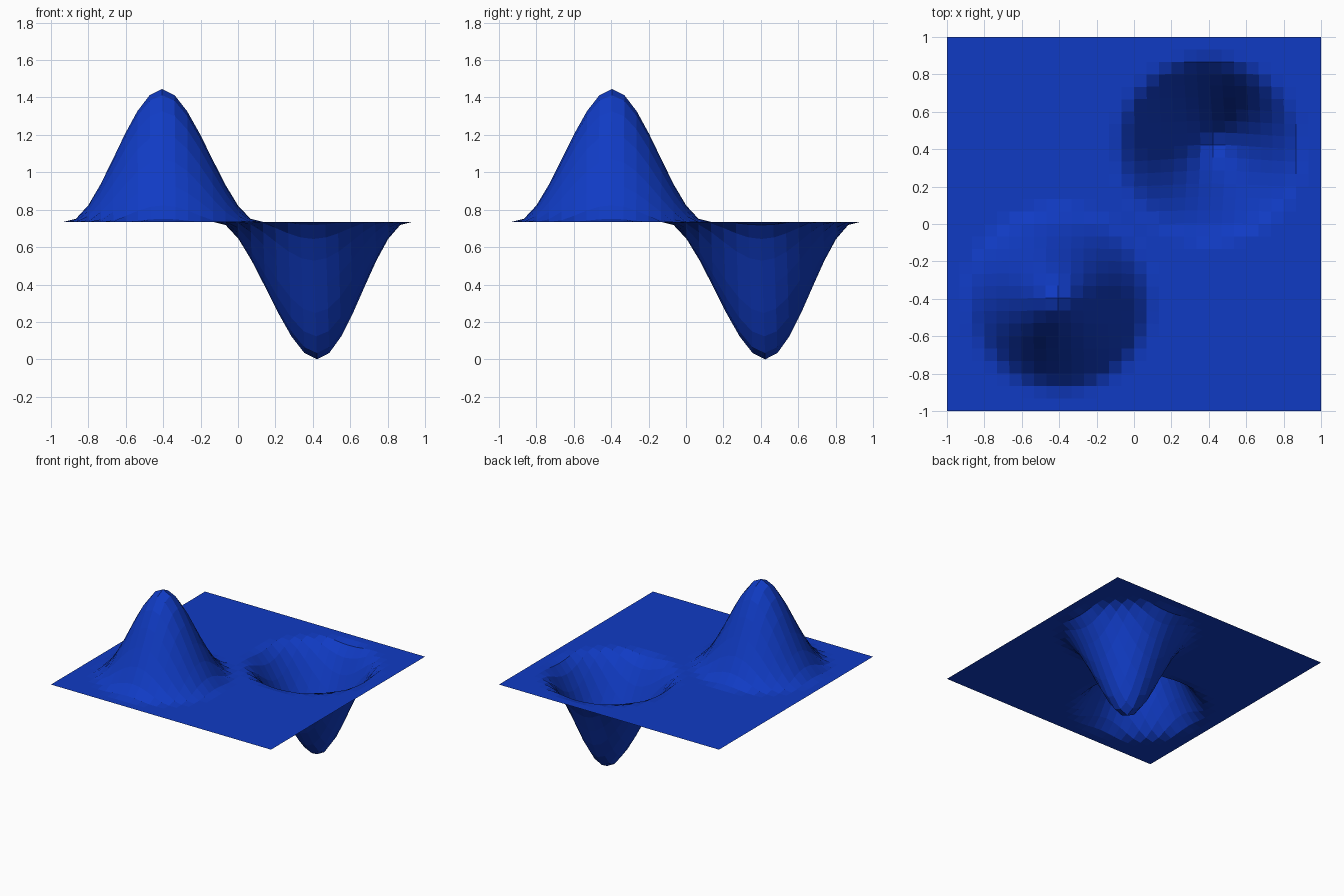
import bpy
import bmesh
from mathutils import Vector

if "Cube" in bpy.data.objects:
    bpy.data.objects.remove(bpy.data.objects["Cube"])

BASE_Z = 0.735
RADIUS = 0.513

# Sheet colour
blue = bpy.data.materials.new("deep_blue")
blue.diffuse_color = (0.0052, 0.0437, 0.552, 1.0)
blue.use_nodes = True
blue.node_tree.nodes["Principled BSDF"].inputs["Base Color"].default_value = blue.diffuse_color

# Flat 30 x 30 sheet
bm = bmesh.new()
bmesh.ops.create_grid(bm, x_segments=30, y_segments=30, size=1.0)
flat = [v.co.copy() for v in bm.verts]


def pull(center, offset):
    """Drag the sheet at a point with a smooth falloff."""
    for v, start in zip(bm.verts, flat):
        t = 1 - (start - center).length / RADIUS
        if t > 0:
            v.co += offset * (3 * t * t - 2 * t ** 3)


# Hill at front left, pit at back right
pull(Vector((-0.4, -0.4, 0)), Vector((-0.006, 0.004, 0.71)))
pull(Vector((0.4, 0.4, 0)), Vector((0.0225, 0.0235, -BASE_Z)))
bmesh.ops.translate(bm, verts=bm.verts, vec=(0, 0, BASE_Z))

mesh = bpy.data.meshes.new("terrain_sheet")
bm.to_mesh(mesh)
bm.free()
mesh.materials.append(blue)
sheet = bpy.data.objects.new("terrain_sheet", mesh)
bpy.context.collection.objects.link(sheet)
